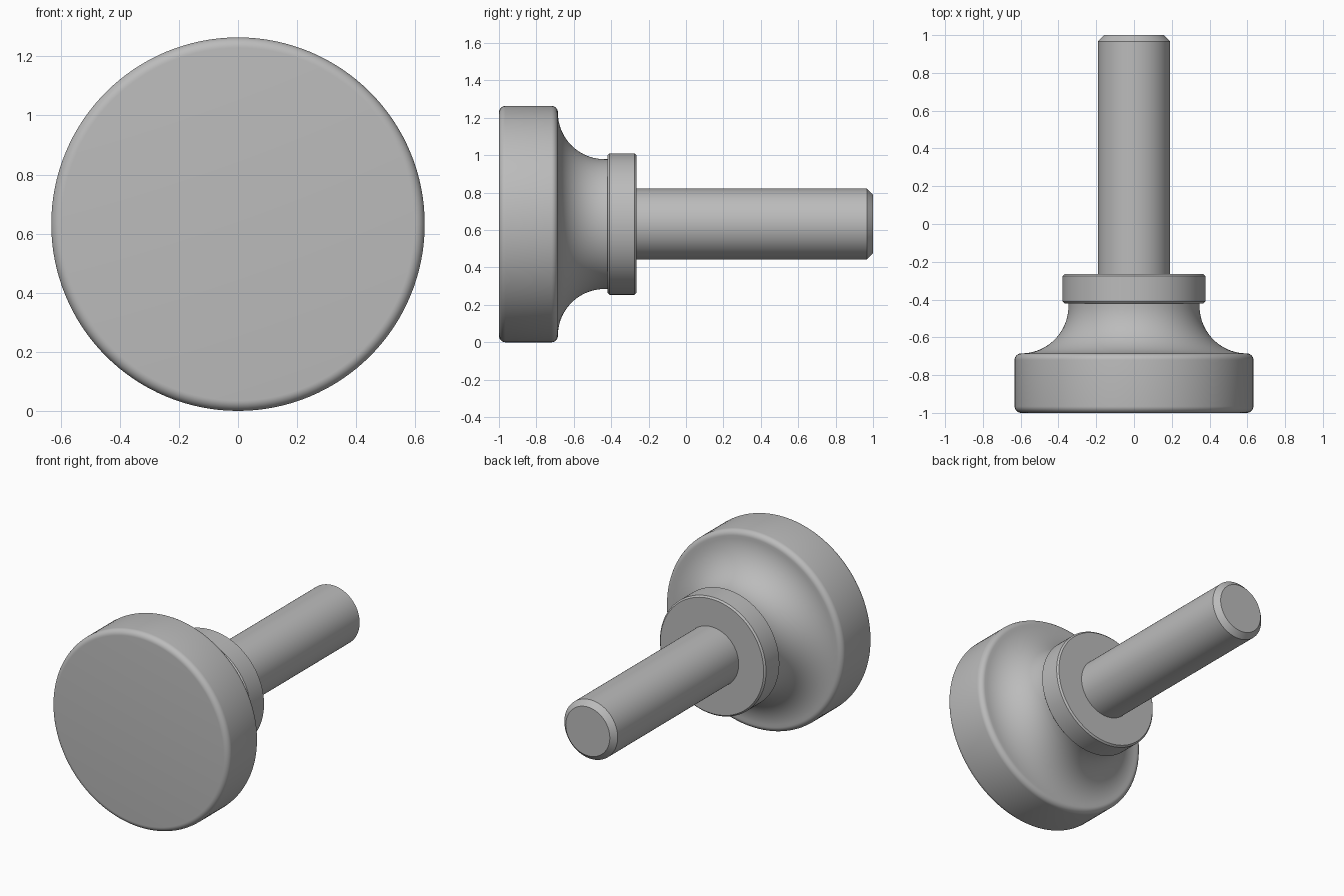
import bpy, bmesh, math

cube = bpy.data.objects.get("Cube")
if cube:
    bpy.data.objects.remove(cube, do_unlink=True)

AXIS_Z = 0.632   # height of the turning axis
SEGMENTS = 128

grey = bpy.data.materials.new("plain_grey")
grey.use_nodes = True
grey.diffuse_color = (0.5, 0.5, 0.5, 1)
grey.node_tree.nodes["Principled BSDF"].inputs["Base Color"].default_value = (0.5, 0.5, 0.5, 1)


def arc(y, r, radius, start, end, steps):
    """Points (y, r) along an arc, angles in degrees from +y towards outward."""
    angles = [math.radians(start + (end - start) * i / steps) for i in range(steps + 1)]
    return [(y + radius * math.cos(a), r + radius * math.sin(a)) for a in angles]


def turned_part(name, profile):
    """Revolve an open (y, r) profile about the y axis and cap both ends."""
    bm = bmesh.new()
    rings = []
    for y, r in profile:
        rings.append([bm.verts.new((r * math.cos(a), y, AXIS_Z + r * math.sin(a)))
                      for a in (math.tau * i / SEGMENTS for i in range(SEGMENTS))])
    for ring, following in zip(rings, rings[1:]):
        for i in range(SEGMENTS):
            j = (i + 1) % SEGMENTS
            bm.faces.new((ring[i], ring[j], following[j], following[i]))
    bm.faces.new(rings[0])
    bm.faces.new(rings[-1])
    bmesh.ops.recalc_face_normals(bm, faces=bm.faces)
    mesh = bpy.data.meshes.new(name)
    bm.to_mesh(mesh)
    bm.free()
    mesh.materials.append(grey)
    obj = bpy.data.objects.new(name, mesh)
    bpy.context.collection.objects.link(obj)
    bpy.ops.object.select_all(action="DESELECT")
    obj.select_set(True)
    bpy.context.view_layer.objects.active = obj
    bpy.ops.object.shade_smooth_by_angle(angle=math.radians(30))
    return obj


# Knob: rounded disc flowing through a concave cove into a straight neck
rim = 0.035
knob = arc(-1 + rim, AXIS_Z - rim, rim, 180, 90, 8)
knob += arc(-0.685 - rim, AXIS_Z - rim, rim, 90, 0, 8)
knob += arc(-0.435, AXIS_Z - rim, 0.25, 180, 270, 24)[1:]
knob.append((-0.42, 0.347))
turned_part("knob_head", knob)

# Collar: short ring with slightly broken edges
edge = 0.01
turned_part("collar", [(-0.42, 0.378 - edge), (-0.42 + edge, 0.378),
                       (-0.265 - edge, 0.378), (-0.265, 0.378 - edge)])

# Shaft: plain rod with a chamfered tip
turned_part("shaft", [(-0.265, 0.19), (0.967, 0.19), (1, 0.157)])
